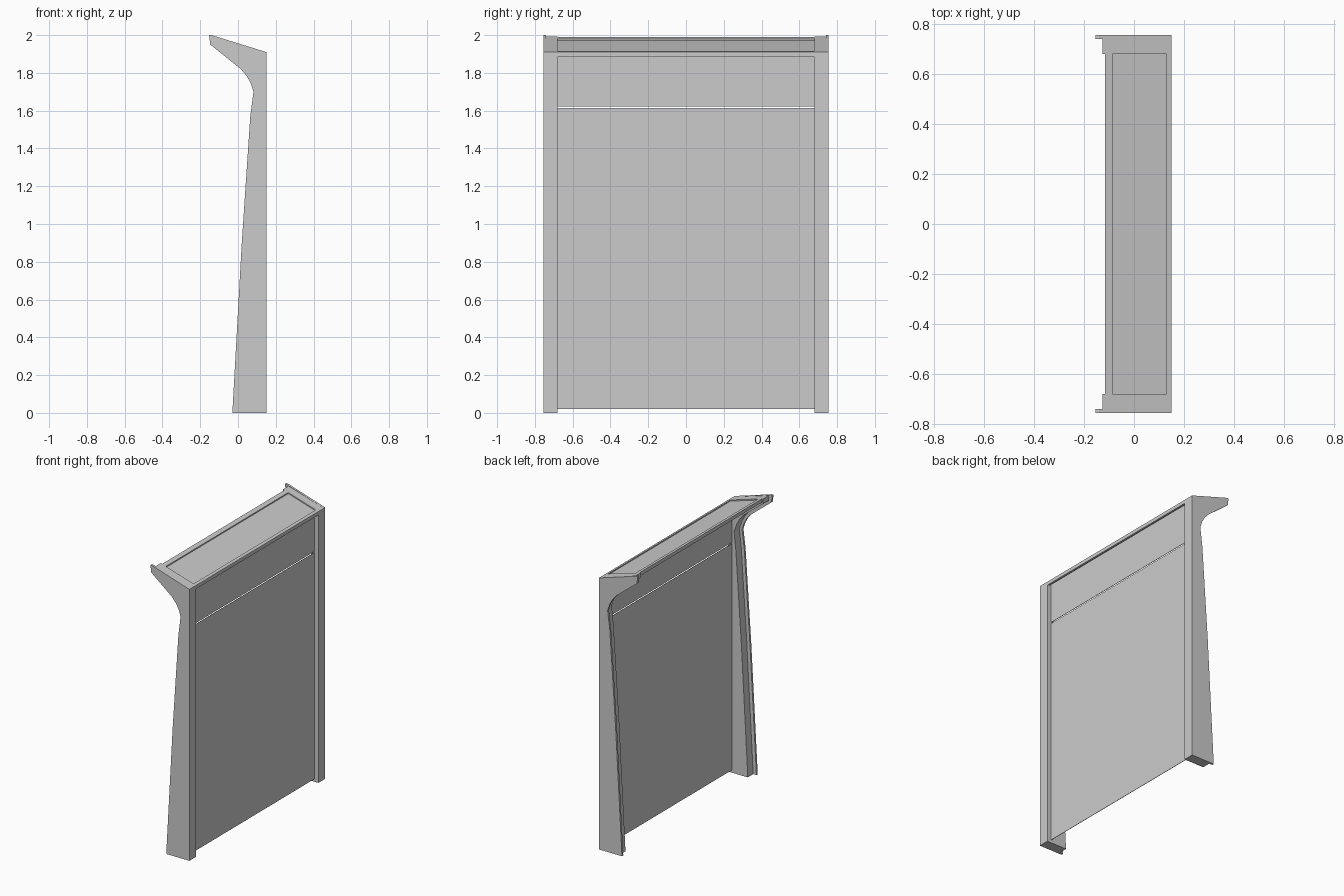
import bpy, bmesh

if "Cube" in bpy.data.objects:
    bpy.data.objects.remove(bpy.data.objects["Cube"])


def extrude_profile(name, points, y0, y1):
    """Closed x-z outline extruded from y0 to y1."""
    bm = bmesh.new()
    face = bm.faces.new([bm.verts.new((x, y0, z)) for x, z in points])
    moved = bmesh.ops.extrude_face_region(bm, geom=[face])["geom"]
    bmesh.ops.translate(bm, vec=(0, y1 - y0, 0),
                        verts=[v for v in moved if isinstance(v, bmesh.types.BMVert)])
    bmesh.ops.recalc_face_normals(bm, faces=bm.faces)
    mesh = bpy.data.meshes.new(name)
    bm.to_mesh(mesh)
    bm.free()
    obj = bpy.data.objects.new(name, mesh)
    bpy.context.collection.objects.link(obj)
    return obj


def roof_z(x):
    """Height of the sloping roof line."""
    return 1.91 + (0.15 - x) * 0.3


def roof_strip(name, x0, x1, drop, thick):
    """Part of the roof between the posts, following the slope."""
    a, b = roof_z(x0) - drop, roof_z(x1) - drop
    extrude_profile(name, [(x0, a), (x1, b), (x1, b - thick), (x0, a - thick)],
                    -0.68, 0.68)


# Side outlines: thin outer plate and the thicker post set back from its edge
plate = [(-0.03, 0), (0.15, 0), (0.15, 1.91), (-0.14, 2.0), (-0.153, 2.0),
         (-0.147, 1.95), (0.015, 1.82), (0.045, 1.785), (0.065, 1.75),
         (0.082, 1.70), (0.065, 1.57), (0.02, 0.9)]
post = [(-0.005, 0), (0.15, 0), (0.15, 1.91), (-0.125, roof_z(-0.125)),
        (-0.125, 1.957), (0.03, 1.835), (0.06, 1.80), (0.083, 1.755),
        (0.102, 1.70), (0.088, 1.57), (0.045, 0.92)]
for side, s in (("left", -1), ("right", 1)):
    extrude_profile(side + "_side_plate", plate, s * 0.74, s * 0.755)
    extrude_profile(side + "_post", post, s * 0.68, s * 0.74)

# Back wall: two thin sheets with a narrow gap between them
for name, z0, z1 in (("lower_wall_panel", 0.02, 1.613),
                     ("upper_wall_panel", 1.621, 1.90)):
    extrude_profile(name, [(0.117, z0), (0.12, z0), (0.12, z1), (0.117, z1)],
                    -0.68, 0.68)

# Sloping roof: front and rear beams with a recessed sheet between them
roof_strip("roof_front_beam", -0.115, -0.085, 0.0, 0.025)
roof_strip("roof_panel", -0.085, 0.13, 0.008, 0.012)
roof_strip("roof_rear_beam", 0.13, 0.15, 0.0, 0.025)
